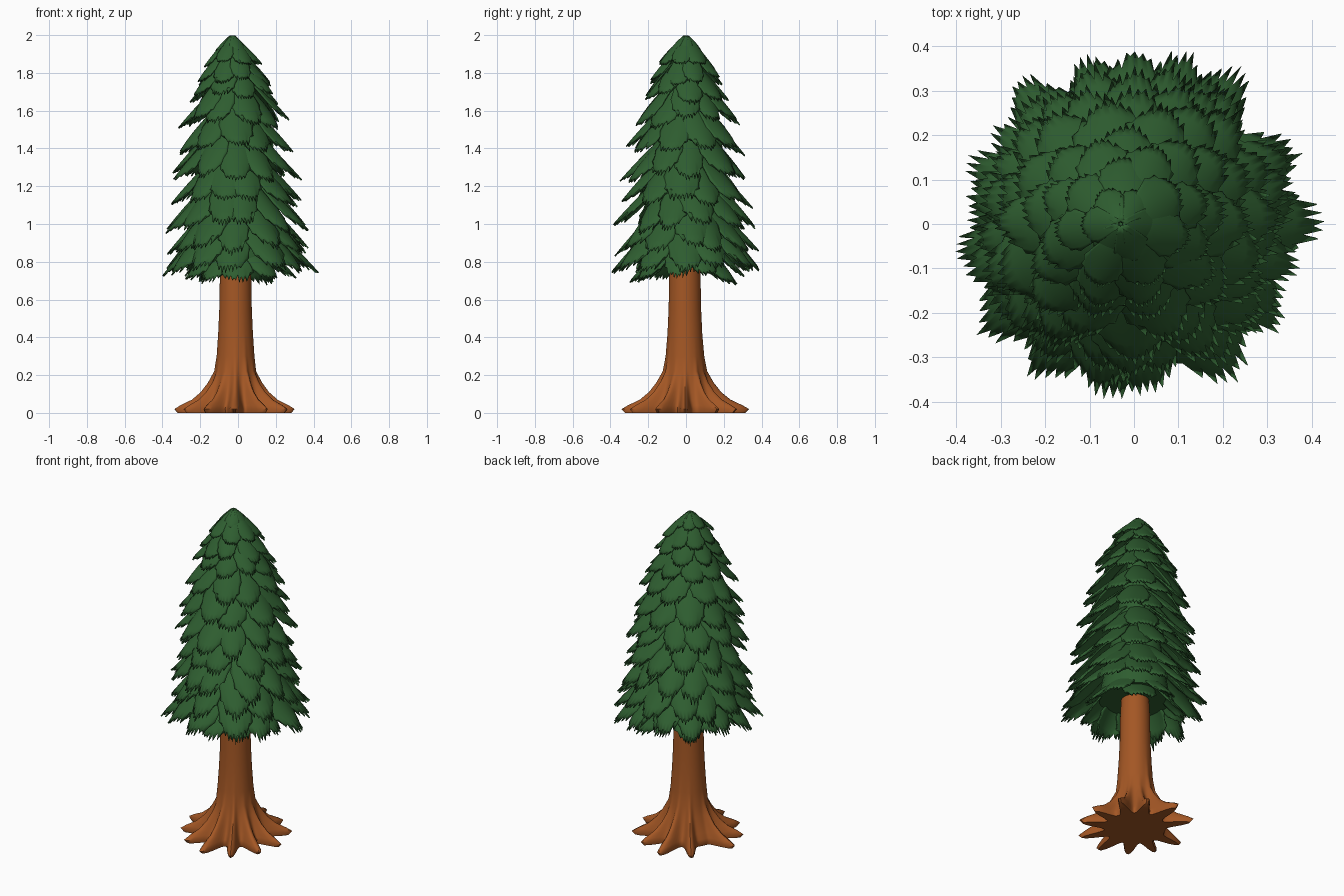
import bpy, bmesh, math, random
from math import sin, cos, pi, radians, exp

if "Cube" in bpy.data.objects:
    bpy.data.objects.remove(bpy.data.objects["Cube"])

random.seed(4)


def material(name, rgb):
    m = bpy.data.materials.new(name)
    m.diffuse_color = (*rgb, 1)
    m.use_nodes = True
    m.node_tree.nodes["Principled BSDF"].inputs["Base Color"].default_value = m.diffuse_color
    return m


GREEN = material("needle green", (0.028, 0.112, 0.030))
BROWN = material("bark brown", (0.37, 0.095, 0.018))


def finish(bm, name, mat, angle):
    bmesh.ops.recalc_face_normals(bm, faces=bm.faces)
    me = bpy.data.meshes.new(name)
    bm.to_mesh(me)
    bm.free()
    ob = bpy.data.objects.new(name, me)
    bpy.context.collection.objects.link(ob)
    me.materials.append(mat)
    bpy.ops.object.select_all(action='DESELECT')
    ob.select_set(True)
    bpy.context.view_layer.objects.active = ob
    bpy.ops.object.shade_smooth_by_angle(angle=radians(angle))
    return ob


# Trunk: stacked rings whose lower ones spread into pointed roots
def build_trunk():
    bm = bmesh.new()
    n = 144
    roots = [(radians(a), random.uniform(0.88, 1.0), random.uniform(0.11, 0.15))
             for a in (0, 34, 64, 95, 128, 178, 208, 238, 269, 300, 331)]
    # height, radius between roots, radius along root crests
    rings = [(0.0, 0.17, 0.325), (0.02, 0.175, 0.345), (0.04, 0.17, 0.31),
             (0.07, 0.155, 0.245), (0.11, 0.14, 0.195), (0.16, 0.122, 0.155),
             (0.22, 0.108, 0.12), (0.30, 0.1, 0.104), (0.42, 0.092, 0.093),
             (0.55, 0.086, 0.086), (0.72, 0.083, 0.083), (1.0, 0.07, 0.07)]
    prev = None
    for z, low, high in rings:
        ring = []
        for i in range(n):
            a = 2 * pi * i / n
            r = low
            for ra, size, wide in roots:
                d = (a - ra + pi) % (2 * pi) - pi
                r = max(r, low + (high * size - low) * exp(-(d / wide) ** 2))
            ring.append(bm.verts.new((-0.013 + r * cos(a), -0.006 + r * sin(a), z)))
        if prev:
            for i in range(n):
                j = (i + 1) % n
                bm.faces.new((prev[i], prev[j], ring[j], ring[i]))
        else:
            bm.faces.new(ring[::-1])
        prev = ring
    bm.faces.new(prev)
    finish(bm, "trunk", BROWN, 50)


# One drooping, arched branch with a jagged end
def add_frond(bm, ang, tip_r, tip_z, base_r, base_z, width):
    rows, cols = 8, 14
    lean = random.uniform(-0.15, 0.15)
    grid = []
    for i in range(rows + 1):
        t = i / rows
        # spoon outline: narrow stem, broad outer half, slightly tapered end
        w = width * (0.3 + 0.7 * sin(min(1, t / 0.72) * pi / 2) ** 1.3)
        w *= 1 - 0.28 * max(0, (t - 0.72) / 0.28) ** 2
        row = []
        for j in range(cols + 1):
            s = j / cols * 2 - 1
            u = t * (1 - 0.17 * s * s * t)
            side = s * w
            if i == rows:
                u += (0.035 if j % 2 else -0.045) + random.uniform(-0.03, 0.03)
            elif i >= rows - 3 and j in (0, cols):
                side *= 1.07 if i % 2 else 0.95
            r = base_r + (tip_r - base_r) * u
            z = base_z + (tip_z - base_z) * u ** 1.25
            z -= width * 0.45 * s * s * min(1, t * 1.5)
            a = ang + lean * t * 0.5
            row.append(bm.verts.new((r * cos(a) - side * sin(a) - 0.03 * (z - 0.75) / 1.25,
                                     r * sin(a) + side * cos(a), z)))
        grid.append(row)
    for i in range(rows):
        for j in range(cols):
            bm.faces.new((grid[i][j], grid[i + 1][j], grid[i + 1][j + 1], grid[i][j + 1]))


# Tiers: tip radius, tip height, branch count, half width
TIERS = [(0.29, 0.72, 10, 0.085), (0.40, 0.765, 13, 0.085), (0.375, 0.87, 12, 0.085),
         (0.365, 0.99, 12, 0.085), (0.34, 1.12, 11, 0.085), (0.33, 1.26, 11, 0.082),
         (0.305, 1.40, 10, 0.08), (0.28, 1.54, 10, 0.075), (0.225, 1.67, 9, 0.066),
         (0.19, 1.76, 8, 0.058), (0.15, 1.84, 7, 0.05), (0.085, 1.92, 6, 0.036)]


def build_foliage():
    for k, (r, z, count, width) in enumerate(TIERS):
        bm = bmesh.new()
        top = k == len(TIERS) - 1
        for i in range(count):
            a = 2 * pi * (i + 0.5 * (k % 2)) / count + pi / 2 + random.uniform(-0.1, 0.1)
            rr = r * random.uniform(0.95, 1.03)
            zz = z + (0 if top else random.uniform(-0.025, 0.025))
            base_z = 1.995 if top else min(zz + 0.85 * r, 1.965)
            add_frond(bm, a, rr, zz, 0.005 if top else 0.03, base_z,
                      width * random.uniform(0.88, 1.12))
        ob = finish(bm, "branch_tier_%d" % (k + 1), GREEN, 45)
        thick = ob.modifiers.new("thickness", 'SOLIDIFY')
        thick.thickness = 0.008
        thick.offset = 0


# Inner foliage: closed cone that fills the gaps between branches
def build_core():
    bm = bmesh.new()
    bmesh.ops.create_cone(bm, cap_ends=True, segments=24, radius1=0.2,
                          radius2=0.02, depth=1.1)
    for v in bm.verts:
        v.co.z += 1.37
        v.co.x -= 0.03 * (v.co.z - 0.75) / 1.25
    finish(bm, "inner_foliage", GREEN, 40)


build_trunk()
build_foliage()
build_core()
